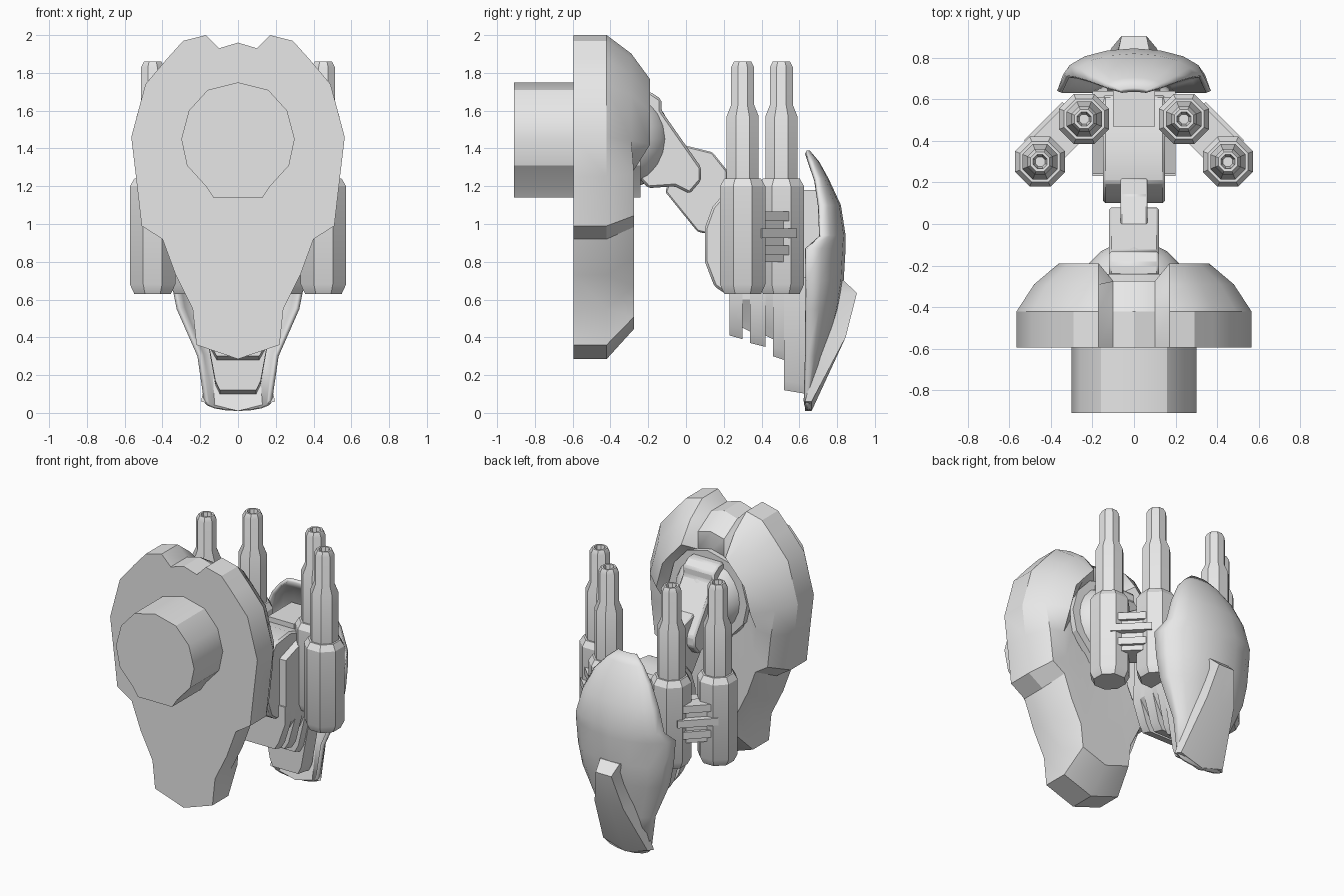
import bpy, bmesh, math
from mathutils import Matrix, Vector

cube = bpy.data.objects.get("Cube")
if cube:
    bpy.data.objects.remove(cube)

grey = bpy.data.materials.new("plain grey")
grey.use_nodes = True
GREY = (0.8, 0.8, 0.8, 1)
grey.diffuse_color = GREY
grey.node_tree.nodes["Principled BSDF"].inputs["Base Color"].default_value = GREY


def finish(name, bm, angle=30):
    """Turn a bmesh into a shaded object."""
    bmesh.ops.recalc_face_normals(bm, faces=bm.faces)
    mesh = bpy.data.meshes.new(name)
    bm.to_mesh(mesh)
    bm.free()
    mesh.materials.append(grey)
    obj = bpy.data.objects.new(name, mesh)
    bpy.context.collection.objects.link(obj)
    bpy.ops.object.select_all(action="DESELECT")
    bpy.context.view_layer.objects.active = obj
    obj.select_set(True)
    bpy.ops.object.shade_smooth_by_angle(angle=math.radians(angle))
    return obj


def loft(name, rings, loop=True, caps=True, angle=30):
    """Skin a list of matching rings of points."""
    bm = bmesh.new()
    rows = [[bm.verts.new(p) for p in ring] for ring in rings]
    n = len(rows[0])
    for a, b in zip(rows, rows[1:]):
        for i in range(n if loop else n - 1):
            j = (i + 1) % n
            bm.faces.new((a[i], a[j], b[j], b[i]))
    if caps:
        bm.faces.new(rows[0])
        bm.faces.new(rows[-1])
    return finish(name, bm, angle)


def side_prism(name, profile, half, bevel=0.0):
    """Extrude a (y, z) profile across x."""
    obj = loft(name, [[(x, y, z) for y, z in profile] for x in (-half, half)])
    if bevel:
        mod = obj.modifiers.new("bevel", "BEVEL")
        mod.width, mod.segments = bevel, 1
    return obj


def box(name, size, matrix):
    bm = bmesh.new()
    bmesh.ops.create_cube(bm, size=1, matrix=matrix @ Matrix.Diagonal((*size, 1)))
    return finish(name, bm)


def mirrored(half):
    """Complete a half outline whose first and last points lie on x = 0."""
    return half + [Vector((-p.x, p.y, p.z)) for p in half[-2:0:-1]]


# Mounting plate: flat face, domed upper rim with a top notch, socket for the ball
outline = [(0, 1.96), (.1, 1.93), (.17, 2), (.29, 1.97), (.38, 1.87), (.49, 1.74),
           (.565, 1.46), (.54, 1.25), (.51, .99), (.4, .92), (.33, .73),
           (.24, .55), (.22, .36), (0, .285)]
CENTRE = Vector((0, 0, 1.35))


def plate_ring(inset, high, low):
    ring = []
    for i, (x, z) in enumerate(outline):
        p = CENTRE.lerp(Vector((x, 0, z)), 1 - inset)
        if i < 3:
            p.x = x
        p.y = high if 2 <= i <= 6 else low
        ring.append(p)
    return mirrored(ring)


def socket_ring(radius, y):
    last = len(outline) - 1
    turns = [math.pi * i / last for i in range(last + 1)]
    half = [Vector((radius * math.sin(t), y, 1.43 + radius * math.cos(t))) for t in turns]
    half[0].x = half[-1].x = 0
    return mirrored(half)


loft("mounting_plate", [plate_ring(0, -.595, -.595), plate_ring(0, -.42, -.42),
                        plate_ring(.15, -.29, -.275), plate_ring(.36, -.19, -.275),
                        socket_ring(.29, -.28), socket_ring(.27, -.42)])

# Front boss with a flat key at the bottom
boss = [(0, 1.75), (.16, 1.71), (.26, 1.6), (.3, 1.45), (.27, 1.31), (.17, 1.2),
        (.13, 1.14), (0, 1.14)]
loft("front_boss", [mirrored([Vector((x, y, z)) for x, z in boss]) for y in (-.91, -.24)])

# Ball joint
bm = bmesh.new()
bmesh.ops.create_uvsphere(bm, u_segments=20, v_segments=12, radius=.27,
                          matrix=Matrix.Translation((0, -.35, 1.45)))
finish("ball_joint", bm, 40)

# Folding arm and central body
side_prism("upper_arm", [(-.25, 1.7), (-.19, 1.7), (-.13, 1.66), (-.13, 1.6), (.08, 1.3),
                         (.08, 1.23), (.02, 1.16), (-.06, 1.2), (-.2, 1.19), (-.3, 1.3)],
           .12, .012)
side_prism("lower_arm", [(-.02, 1.42), (.14, 1.38), (.22, 1.28), (.22, 1), (.1, .95),
                         (.06, .96), (-.11, 1.17)], .065, .008)
side_prism("central_body", [(.1, .98), (.1, .8), (.15, .67), (.21, .63), (.62, .63),
                            (.62, 1.1), (.36, 1.18), (.2, 1.16), (.14, 1.09)], .15, .012)
side_prism("body_cheeks", [(.24, .72), (.42, .65), (.42, 1.1), (.24, 1.04)], .2)
box("cannon_bridge", (.36, .18, .36), Matrix.Translation((0, .52, .92)))
box("spine_block", (.2, .26, .5), Matrix.Translation((0, .6, .93)))

# Stepped plates hanging beneath the body: front y, back y, bottom z, lower half width
steps = [(.23, .3, .39, .15), (.3, .34, .43, .13), (.34, .42, .35, .15),
         (.42, .46, .39, .13), (.46, .52, .28, .14), (.52, .64, .1, .12)]
for front, back, low, half in steps:
    rings = []
    for y, z in ((front, low + .02), (back, low)):
        rings.append([(x * s, y, h) for x, h, s in
                      ((.2, .72, -1), (.2, .6, -1), (half, z + .05, -1), (half * .8, z, -1),
                       (half * .8, z, 1), (half, z + .05, 1), (.2, .6, 1), (.2, .72, 1))])
    loft("hanging_plate", rings)

# Four cannons, each an eight-sided turned profile with a hollow muzzle
cannon = [(.105, .63), (.13, .68), (.13, 1.2), (.105, 1.24), (.092, 1.24), (.092, 1.57),
          (.066, 1.63), (.066, 1.83), (.05, 1.86), (.036, 1.86), (.025, 1.8)]
for side in (-1, 1):
    for label, cx, cy in (("outer", .452, .3), ("inner", .24, .505)):
        rings = []
        for r, z in cannon:
            rings.append([(side * cx + r * math.cos(a), cy + r * math.sin(a), z)
                          for a in [math.pi * (k + .5) / 4 for k in range(8)]])
        loft(label + "_cannon", rings)

    # Diagonal bracket between the pair, with three outward ribs
    turn = Matrix.Rotation(-side * math.pi / 4, 4, "Z")
    middle = Vector((side * .346, .403, 0))
    out = Vector((side, 1, 0)).normalized()

    def on_bracket(offset, z):
        return Matrix.Translation(middle + out * offset + Vector((0, 0, z))) @ turn

    box("cannon_bracket", (.28, .16, .26), on_bracket(.01, .93))
    for z, reach in ((1.04, .11), (.95, .13), (.86, .11)):
        box("bracket_rib", (.26, .1, .05), on_bracket(reach - .05, z))

# Rear armour shell: z, half width, crest y, edge y
shell = [(1.39, .07, .655, .64), (1.33, .14, .705, .66), (1.24, .22, .755, .69),
         (1.1, .29, .82, .71), (.94, .335, .845, .715), (.87, .37, .845, .64),
         (.7, .355, .835, .64), (.55, .325, .81, .64), (.3, .215, .74, .64),
         (.06, .18, .66, .635)]
rings = []
for z, half, crest, edge in shell:
    row = []
    for k in range(9):
        a = math.pi * (k / 8 - .5)
        drop = .05 * math.cos(a) if z < .1 else 0
        row.append((half * math.sin(a), edge + (crest - edge) * math.cos(a), z - drop))
    rings.append(row)
armour = loft("rear_armour", rings, loop=False, caps=False, angle=35)
solid = armour.modifiers.new("thickness", "SOLIDIFY")
solid.thickness = .025
# Keep the thickness on the inside of the shell
facing = sum(p.normal.y * p.area for p in armour.data.polygons)
solid.offset = -1 if facing > 0 else 1

# Tail fin flaring towards the bottom: z, half width, inner y, outer y
rings = []
for z, half, inner, outer in ((.7, .075, .8, .835), (.635, .06, .78, .905),
                              (.4, .11, .72, .845), (.06, .17, .63, .665)):
    drop = .05 if z < .1 else 0
    rings.append([(-half * 1.15, inner, z), (-half, outer, z), (0, outer, z - drop),
                  (half, outer, z), (half * 1.15, inner, z), (0, inner, z - drop)])
loft("tail_fin", rings)
